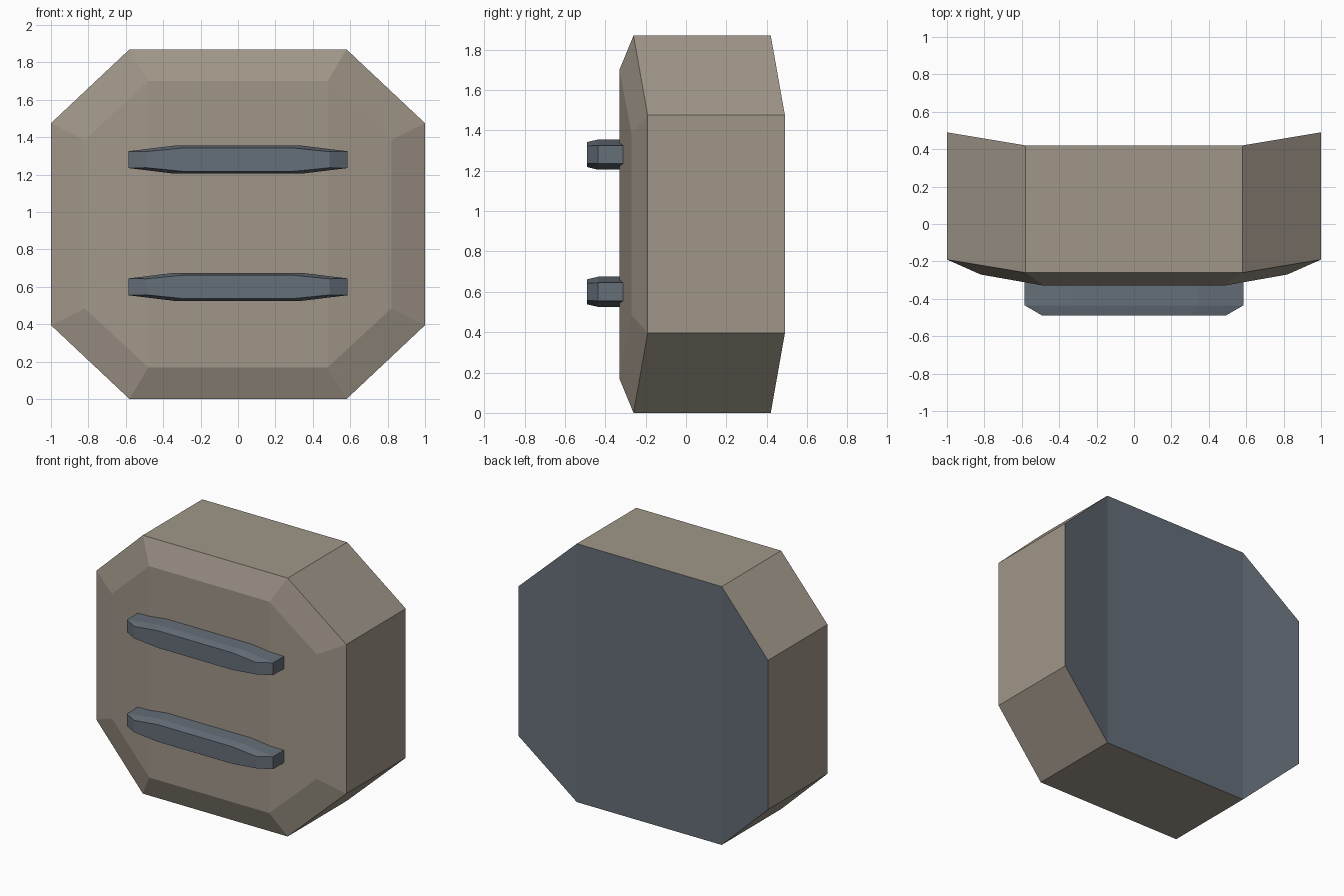
import bpy
import bmesh

if "Cube" in bpy.data.objects:
    bpy.data.objects.remove(bpy.data.objects["Cube"], do_unlink=True)


def make_material(name, rgb):
    mat = bpy.data.materials.new(name)
    mat.use_nodes = True
    color = (*rgb, 1.0)
    mat.diffuse_color = color
    mat.node_tree.nodes["Principled BSDF"].inputs["Base Color"].default_value = color
    return mat


tan = make_material("warm_grey", (0.352, 0.305, 0.250))
slate = make_material("slate", (0.130, 0.156, 0.188))


def octagon(bm, inner, outer):
    """Ring of eight points; inner and outer are (half width, y, half height)."""
    (xi, yi, hi), (xo, yo, ho) = inner, outer
    right = [(xi, yi, hi), (xo, yo, ho), (xo, yo, -ho), (xi, yi, -hi)]
    left = [(-x, y, z) for x, y, z in reversed(right)]
    return [bm.verts.new(p) for p in right + left]


def loft(name, sections, z, materials):
    """Join octagonal sections front to back and close both ends with three panels."""
    bm = bmesh.new()
    rings = [octagon(bm, *s) for s in sections]
    for a, b in zip(rings, rings[1:]):
        for i in range(8):
            j = (i + 1) % 8
            bm.faces.new((a[i], a[j], b[j], b[i]))
    for ring in (rings[0], rings[-1]):
        for panel in ((0, 1, 2, 3), (4, 5, 6, 7), (7, 0, 3, 4)):
            bm.faces.new([ring[i] for i in panel])
    bmesh.ops.recalc_face_normals(bm, faces=bm.faces)
    mesh = bpy.data.meshes.new(name)
    bm.to_mesh(mesh)
    bm.free()
    for mat in materials:
        mesh.materials.append(mat)
    obj = bpy.data.objects.new(name, mesh)
    obj.location.z = z
    bpy.context.collection.objects.link(obj)
    return obj


# Bevelled octagonal body, wings swept towards the back
body = loft("body", [
    ((0.48, -0.33, 0.765), (0.82, -0.27, 0.45)),
    ((0.58, -0.26, 0.935), (1.0, -0.19, 0.54)),
    ((0.58, 0.42, 0.935), (1.0, 0.49, 0.54)),
], 0.935, [tan, slate])

# Dark back panels
for face in body.data.polygons:
    if face.normal.y > 0.8:
        face.material_index = 1

# Two tapered bars across the front
for name, height in (("lower_bar", 0.6), ("upper_bar", 1.28)):
    loft(name, [
        ((0.30, -0.49, 0.062), (0.49, -0.49, 0.043)),
        ((0.34, -0.435, 0.075), (0.585, -0.435, 0.045)),
        ((0.34, -0.28, 0.075), (0.585, -0.28, 0.045)),
    ], height, [slate])
